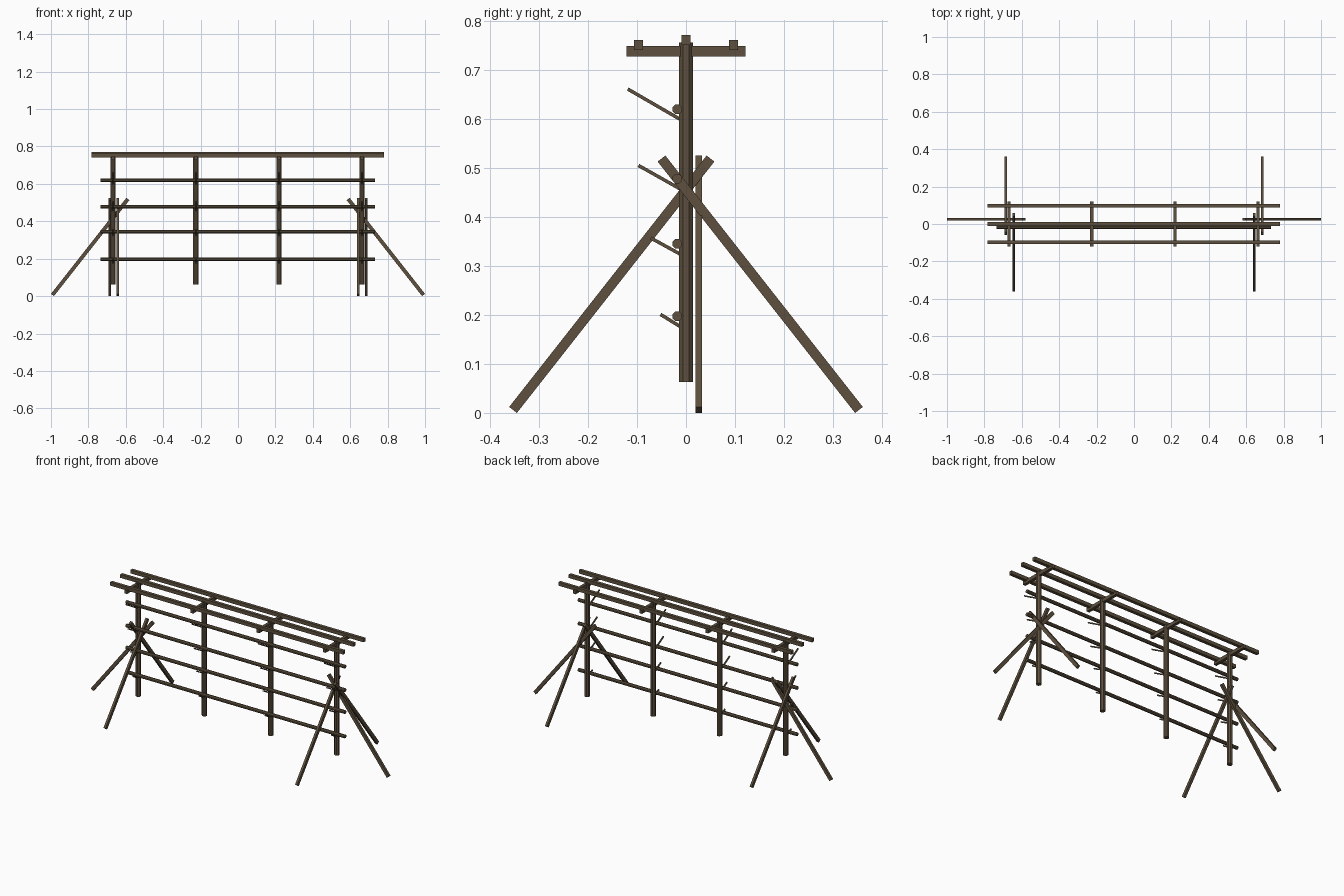
import bpy
import math
from mathutils import Vector, Matrix

cube = bpy.data.objects.get("Cube")
if cube:
    bpy.data.objects.remove(cube, do_unlink=True)

wood = bpy.data.materials.new("weathered_brown_wood")
wood.use_nodes = True
COLOUR = (0.11, 0.08, 0.048, 1)
wood.diffuse_color = COLOUR
bsdf = next(n for n in wood.node_tree.nodes if n.type == 'BSDF_PRINCIPLED')
bsdf.inputs["Base Color"].default_value = COLOUR
bsdf.inputs["Roughness"].default_value = 0.9


def place(name, start, end, side):
    """Move the active primitive so its z axis runs from start to end."""
    a, b = Vector(start), Vector(end)
    z = (b - a).normalized()
    x = Vector(side).normalized()
    y = z.cross(x)
    turn = Matrix((x, y, z)).transposed().to_4x4()
    obj = bpy.context.object
    obj.name = name
    obj.data.transform(Matrix.Translation((a + b) / 2) @ turn)
    obj.data.materials.append(wood)
    return obj


def beam(name, start, end, side, width, depth):
    """Squared timber; width is measured along the side direction."""
    bpy.ops.mesh.primitive_cube_add(size=1)
    length = (Vector(end) - Vector(start)).length
    bpy.context.object.data.transform(Matrix.Diagonal((width, depth, length, 1)))
    return place(name, start, end, side)


def pole(name, start, end, side, radius):
    """Faceted round timber."""
    length = (Vector(end) - Vector(start)).length
    bpy.ops.mesh.primitive_cylinder_add(vertices=8, radius=radius, depth=length)
    bpy.context.object.data.transform(Matrix.Rotation(math.pi / 8, 4, 'Z'))
    return place(name, start, end, side)


X, Y = (1, 0, 0), (0, 1, 0)

# Rail height, and the reach and rise of the pegs at that rail
RAILS = [(0.62, -0.119, 0.661), (0.478, -0.097, 0.505),
         (0.345, -0.072, 0.357), (0.197, -0.052, 0.201)]

# Upright posts with crossbars and slanted pegs
for i, x in enumerate((-0.668, -0.225, 0.219, 0.663)):
    pole(f"post_{i}", (x, 0, 0.063), (x, 0, 0.756), X, 0.0155)
    beam(f"crossbar_{i}", (x, -0.121, 0.738), (x, 0.121, 0.738), X, 0.018, 0.021)
    for j, (z, reach, tip) in enumerate(RAILS):
        beam(f"peg_{i}_{j}", (x, -0.010, z - 0.022), (x, reach, tip), X, 0.007, 0.007)

# Horizontal rails on the front of the posts
for j, (z, reach, tip) in enumerate(RAILS):
    pole(f"rail_{j}", (-0.735, -0.018, z), (0.732, -0.018, z), Y, 0.0105)

# Long rails on top of the crossbars
for name, y, z in (("front", -0.097, 0.751), ("middle", 0, 0.761), ("back", 0.097, 0.751)):
    beam(f"top_rail_{name}", (-0.783, y, z), (0.78, y, z), Y, 0.019, 0.021)

# Three crossed braces at each end
for side, s in (("right", -1), ("left", 1)):
    xf, xb = s * 0.642, s * 0.686
    beam(f"front_brace_{side}", (xf, -0.353, 0.006), (xf, 0.050, 0.519), X, 0.014, 0.02)
    beam(f"back_brace_{side}", (xb, 0.353, 0.006), (xb, -0.050, 0.519), X, 0.014, 0.02)
    beam(f"outer_brace_{side}", (s * 0.992, 0.026, 0.006), (s * 0.589, 0.026, 0.519),
         Y, 0.014, 0.02)
